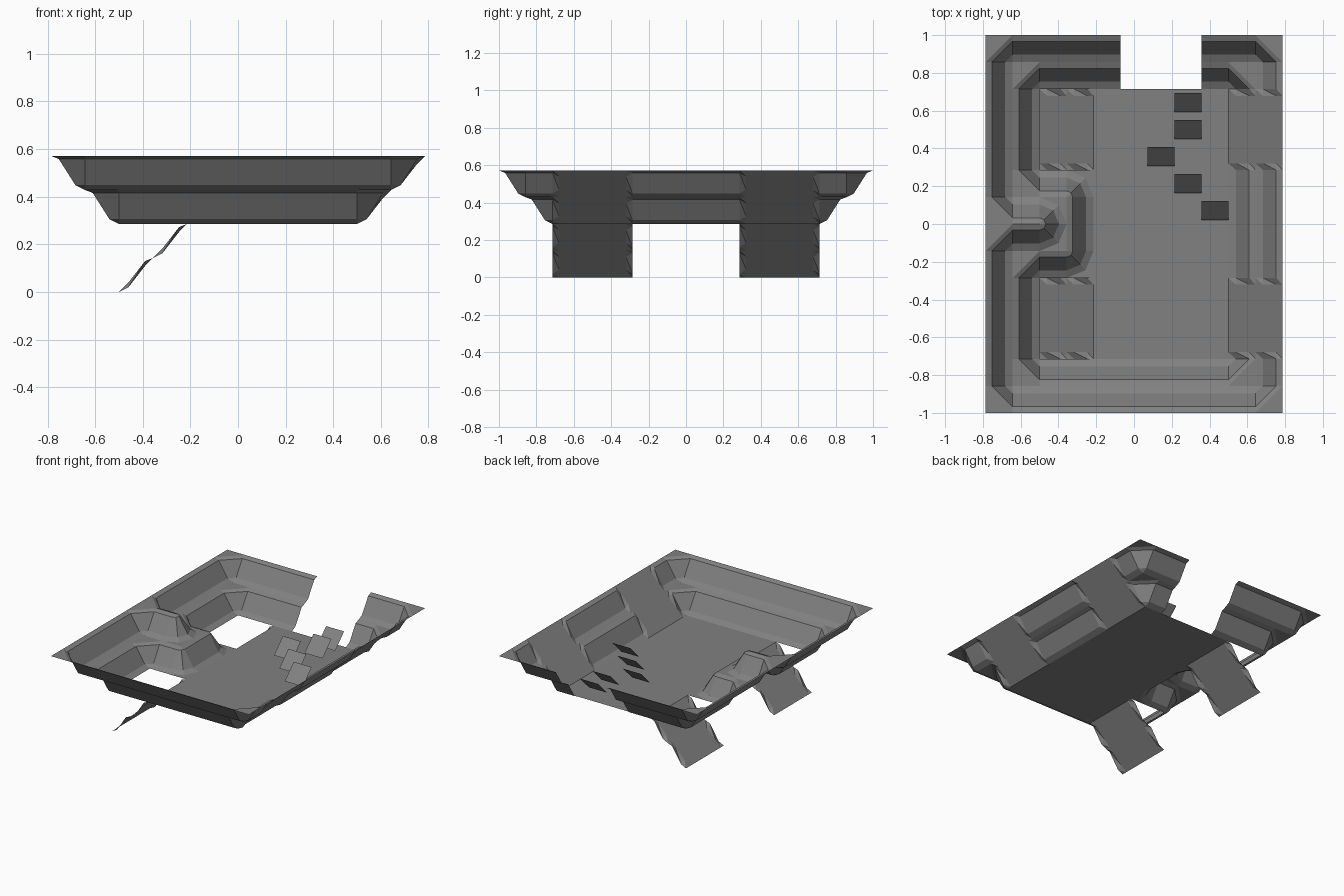
import bpy, bmesh, math
from mathutils import Vector

if "Cube" in bpy.data.objects:
    bpy.data.objects.remove(bpy.data.objects["Cube"])

U = 1 / 7                     # one grid tile
FLOOR, MID, TOP = 2, 3, 4     # levels, in tiles
PROFILE = [(0, 0), (.23, -.09), (.72, -.86), (1, -1)]   # one bank step: inward, drop

grey = bpy.data.materials.new("stone grey")
grey.diffuse_color = (0.22, 0.22, 0.22, 1)
grey.use_nodes = True
grey.node_tree.nodes["Principled BSDF"].inputs["Base Color"].default_value = grey.diffuse_color


class Part:
    """Sheet surface on the tile grid, facing up."""
    def __init__(self, name):
        self.name, self.bm = name, bmesh.new()

    def face(self, *pts):
        pts = [Vector(((x - 5.5) * U, (y - 7) * U, z * U)) for x, y, z in pts]
        if (pts[1] - pts[0]).cross(pts[2] - pts[0]).z < 0:
            pts.reverse()
        self.bm.faces.new([self.bm.verts.new(p) for p in pts])

    def loft(self, rows):
        for r, s in zip(rows, rows[1:]):
            for i in range(len(r) - 1):
                quad = []
                for p in (r[i], r[i + 1], s[i + 1], s[i]):
                    if p not in quad:
                        quad.append(p)
                if len(quad) == 4:
                    self.face(*quad[:3])
                    self.face(quad[0], quad[2], quad[3])
                elif len(quad) == 3:
                    self.face(*quad)

    def bank(self, a, b, d, top):
        """Straight bank from a to b (its upper edge), falling towards d."""
        for (o0, h0), (o1, h1) in zip(PROFILE, PROFILE[1:]):
            self.face(*[(p[0] + d[0] * o, p[1] + d[1] * o, top + h)
                        for p, o, h in ((a, o0, h0), (b, o0, h0), (b, o1, h1), (a, o1, h1))])

    def inner_corner(self, x, y, sx, sy, top):
        """Hollow corner with a flat triangle on top."""
        self.face((x, y, top), (x + sx, y, top), (x, y + sy, top))
        self.loft([[(x + sx * o, y + sy, top + h), (x + sx, y + sy * o, top + h)]
                   for o, h in PROFILE])

    def outer_corner(self, x, y, sx, sy, top):
        """Rounded nose with flat ground left over at its foot."""
        c = math.sqrt(.5)
        arc = ((1, 0), (c, c), (0, 1))
        rows = [[(x + sx * o * u, y + sy * o * v, top + h) for u, v in arc]
                for o, h in PROFILE]
        self.loft(rows)
        for i in (0, 1):
            self.face(rows[-1][i], rows[-1][i + 1], (x + sx, y + sy, top - 1))

    def ramp(self, x0, y0, y1, low):
        """Two-tile ramp rising towards +x, with wavy side edges."""
        wave = [(x0 + 2 - s - o, low + 2 - s + h) for s in (0, 1) for o, h in PROFILE]
        del wave[4]
        rows = []
        for x, z in wave:
            flat = low + x - x0
            rows.append([(x, y0, z), (x, y0 + .25, flat), (x, y1 - .25, flat), (x, y1, z)])
        self.loft(rows)

    def done(self):
        bmesh.ops.remove_doubles(self.bm, verts=self.bm.verts, dist=1e-5)
        mesh = bpy.data.meshes.new(self.name)
        self.bm.to_mesh(mesh)
        self.bm.free()
        mesh.materials.append(grey)
        bpy.context.collection.objects.link(bpy.data.objects.new(self.name, mesh))


# Pit floor
p = Part("floor")
p.face((4, 2, FLOOR), (9, 2, FLOOR), (9, 12, FLOOR), (4, 12, FLOOR))
p.done()

# Two tiers of bank around the pit; i is the inset of the tier
for name, i, top in (("upper_bank", 0, TOP), ("lower_bank", 1, MID)):
    p = Part(name)
    l, r, f, b = i, 11 - i, i, 14 - i
    for x, sx in ((l, 1), (r, -1)):
        for y, sy in ((f, 1), (b, -1)):
            p.inner_corner(x, y, sx, sy, top)
    p.bank((l + 1, f), (r - 1, f), (0, 1), top)           # front
    p.bank((l + 1, b), (5, b), (0, -1), top)              # back, with a gap
    p.bank((8, b), (r - 1, b), (0, -1), top)
    p.bank((l, f + 1), (l, 6 - i), (1, 0), top)           # left
    p.bank((l, 8 + i), (l, b - 1), (1, 0), top)
    p.bank((r, 5), (r, 9), (-1, 0), top)                  # right, between ramps
    if i == 0:
        p.bank((r, 1), (r, 2), (-1, 0), top)
        p.bank((r, 12), (r, 13), (-1, 0), top)
    p.done()

# Spur reaching in from the left bank
p = Part("spur")
for s in (1, -1):
    p.inner_corner(0, 7, 1, s, TOP)
    p.bank((1, 7), (2, 7), (0, s), TOP)
    p.outer_corner(2, 7, 1, s, TOP)
    p.inner_corner(1, 7 + s, 1, s, MID)
    p.bank((2, 7 + s), (3, 7 + s), (0, s), MID)
    p.outer_corner(3, 7 + s, 1, s, MID)
p.bank((3, 6), (3, 8), (1, 0), MID)
p.done()

# Ramps down on the left and up on the right
for name, x, low in (("ramp_down", 2, 0), ("ramp_up", 9, FLOOR)):
    for side, y in (("front", 2), ("back", 9)):
        p = Part(f"{name}_{side}")
        p.ramp(x, y, y + 3, low)
        p.done()

# Small tilted panels hovering above the floor
h = math.sqrt(.5) / 2
for n, (x, y) in enumerate(((7.5, 11.5), (7.5, 10.5), (6.5, 9.5), (7.5, 8.5), (8.5, 7.5))):
    p = Part(f"tilted_panel_{n + 1}")
    z = FLOOR + .5
    p.face((x - .5, y - h, z - h), (x + .5, y - h, z - h), (x + .5, y + h, z + h), (x - .5, y + h, z + h))
    p.done()
